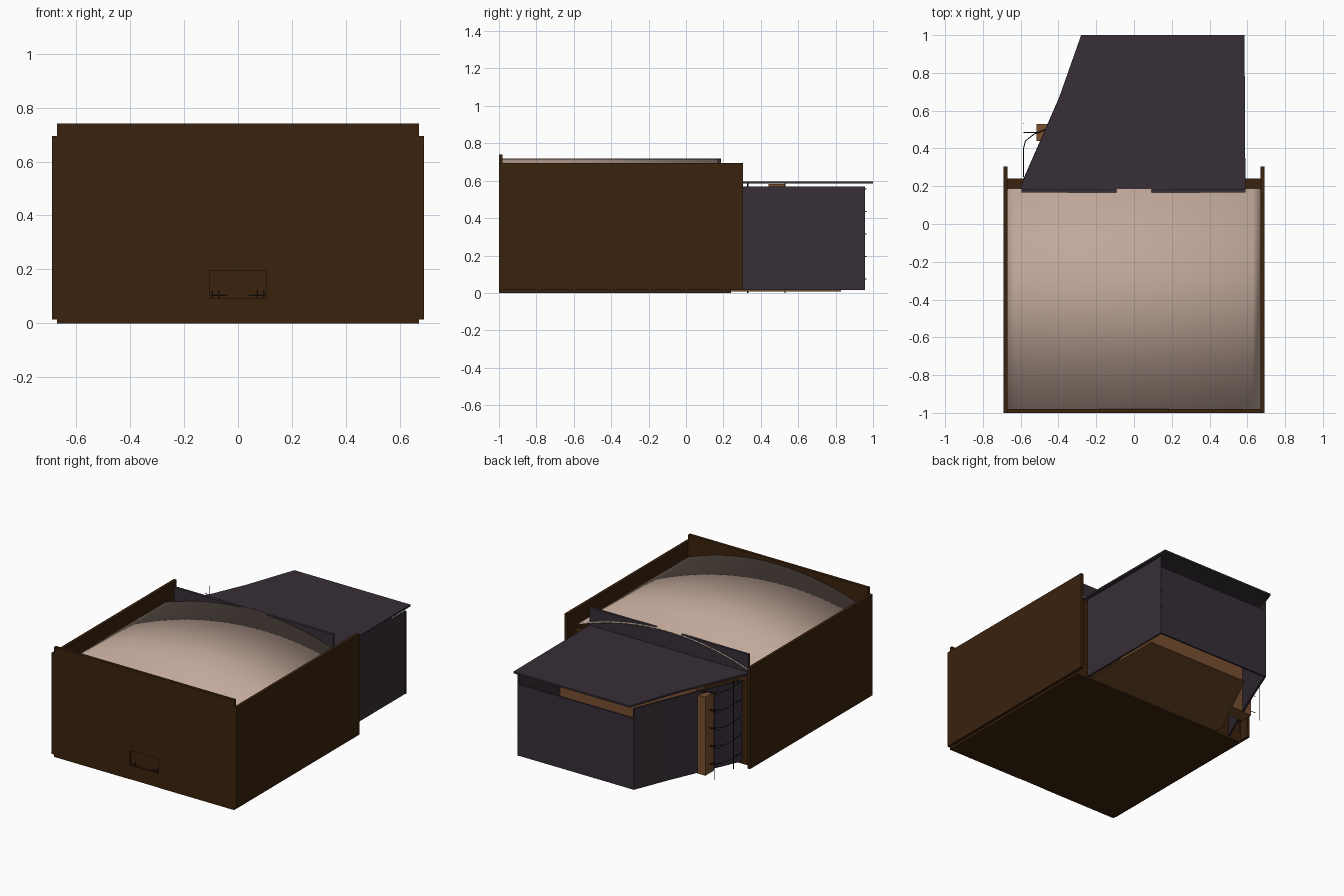
import bpy, bmesh, math
from mathutils import Vector

old = bpy.data.objects.get("Cube")
if old:
    bpy.data.objects.remove(old, do_unlink=True)


def material(name, r, g, b):
    m = bpy.data.materials.new(name)
    m.use_nodes = True
    m.diffuse_color = (r, g, b, 1)
    node = m.node_tree.nodes["Principled BSDF"]
    node.inputs["Base Color"].default_value = (r, g, b, 1)
    node.inputs["Roughness"].default_value = 0.8
    return m


BROWN = material("dark brown", 0.043, 0.016, 0.004)
PURPLE = material("dark purple grey", 0.038, 0.028, 0.038)
PINK = material("pale pink tan", 0.53, 0.39, 0.32)
WOOD = material("orange wood", 0.19, 0.08, 0.03)
METAL = material("black metal", 0.01, 0.01, 0.012)


def finish(name, bm, mat):
    bmesh.ops.recalc_face_normals(bm, faces=bm.faces)
    mesh = bpy.data.meshes.new(name)
    bm.to_mesh(mesh)
    bm.free()
    mesh.materials.append(mat)
    ob = bpy.data.objects.new(name, mesh)
    bpy.context.collection.objects.link(ob)
    return ob


def prism(name, outline, z0, z1, mat):
    """Extrude a plan outline from z0 up to z1."""
    bm = bmesh.new()
    face = bm.faces.new([bm.verts.new((x, y, z0)) for x, y in outline])
    top = bmesh.ops.extrude_face_region(bm, geom=[face])["geom"]
    verts = [v for v in top if isinstance(v, bmesh.types.BMVert)]
    bmesh.ops.translate(bm, verts=verts, vec=(0, 0, z1 - z0))
    return finish(name, bm, mat)


def box(name, x0, x1, y0, y1, z0, z1, mat):
    return prism(name, [(x0, y0), (x1, y0), (x1, y1), (x0, y1)], z0, z1, mat)


def wall(name, path, thick, z0, z1, mat):
    """Upright wall along a plan path, thickened to its right."""
    pts = [Vector(p) for p in path]
    side = (pts[-1] - pts[0]).normalized()
    off = Vector((side.y, -side.x)) * thick
    return prism(name, pts + [p + off for p in reversed(pts)], z0, z1, mat)


def rod(name, pts, radius, mat):
    cu = bpy.data.curves.new(name, "CURVE")
    cu.dimensions = "3D"
    cu.bevel_depth = radius
    cu.bevel_resolution = 0
    cu.use_fill_caps = True
    sp = cu.splines.new("POLY")
    sp.points.add(len(pts) - 1)
    for p, co in zip(sp.points, pts):
        p.co = (*co, 1)
    cu.materials.append(mat)
    ob = bpy.data.objects.new(name, cu)
    bpy.context.collection.objects.link(ob)
    return ob


# Hall: floor, side walls and rear wall
box("hall_floor", -0.67, 0.67, -0.985, 0.24, 0, 0.015, BROWN)
for side, s in (("left", 1), ("right", -1)):
    x0, x1 = sorted((0.67 * s, 0.69 * s))
    box(side + "_hall_wall", x0, x1, -1, 0.305, 0.015, 0.695, BROWN)
box("hall_rear_wall", -0.67, 0.67, 0.185, 0.24, 0.015, 0.56, BROWN)

# Front wall built round a shallow doorway
for side, s in (("left", 1), ("right", -1)):
    x0, x1 = sorted((0.105 * s, 0.67 * s))
    box(side + "_front_wall", x0, x1, -1, -0.98, 0, 0.74, BROWN)
box("front_wall_over_door", -0.105, 0.105, -1, -0.98, 0.195, 0.74, BROWN)
box("door_lower_panel", -0.105, 0.105, -0.998, -0.98, 0, 0.095, BROWN)
box("door_upper_panel", -0.105, 0.105, -0.99, -0.98, 0.095, 0.195, BROWN)

# Small handrails on the door ledge
for side, s in (("left", 1), ("right", -1)):
    rod(side + "_door_rail", [(0.04 * s, -0.995, 0.103), (0.1 * s, -0.995, 0.103)], 0.002, METAL)
    for i, x in enumerate((0.07, 0.097)):
        rod(f"{side}_door_post_{i}", [(x * s, -0.995, 0.095), (x * s, -0.995, 0.122)], 0.002, METAL)

# Barrel roof
EDGE, RISE, HALF = 0.588, 0.13, 0.671
radius = (HALF ** 2 + RISE ** 2) / (2 * RISE)
bm = bmesh.new()
previous = None
for i in range(33):
    x = -HALF + 2 * HALF * i / 32
    z = EDGE + RISE - radius + math.sqrt(radius ** 2 - x ** 2)
    pair = [bm.verts.new((x, y, z)) for y in (-0.981, 0.187)]
    if previous:
        bm.faces.new((previous[0], pair[0], pair[1], previous[1]))
    previous = pair
roof = finish("barrel_roof", bm, PINK)
solid = roof.modifiers.new("thickness", "SOLIDIFY")
solid.thickness = 0.01
solid.offset = -1
bpy.ops.object.select_all(action="DESELECT")
roof.select_set(True)
bpy.context.view_layer.objects.active = roof
bpy.ops.object.shade_smooth_by_angle(angle=math.radians(30))

# Parapet between the two roofs
box("rear_parapet", -0.595, 0.59, 0.168, 0.186, 0.55, 0.7155, PURPLE)

# Annex: flat roof and walls
prism("annex_roof", [(0.59, 0.18), (0.585, 1), (-0.28, 1), (-0.4, 0.66), (-0.6, 0.2), (-0.6, 0.18)],
      0.585, 0.597, PURPLE)
box("annex_left_wall", 0.57, 0.582, 0.24, 0.955, 0.015, 0.57, PURPLE)
box("annex_rear_wall", -0.28, 0.57, 0.943, 0.955, 0.015, 0.495, PURPLE)
wall("annex_slanted_wall", [(-0.28, 0.955), (-0.375, 0.72), (-0.475, 0.49), (-0.585, 0.24)],
     -0.012, 0.015, 0.56, PURPLE)
box("annex_corner_post", 0.574, 0.584, 0.948, 0.958, 0.015, 0.57, PURPLE)

# Annex floor and wooden partition reaching through the slanted wall
prism("annex_floor", [(0.555, 0.24), (0.555, 0.83), (-0.21, 0.83), (-0.47, 0.3), (-0.47, 0.24)],
      0.008, 0.015, WOOD)
box("wooden_partition", -0.45, 0.568, 0.44, 0.53, 0.015, 0.583, WOOD)
box("wooden_column", -0.515, -0.45, 0.44, 0.53, 0.01, 0.54, WOOD)

# Poles and curved rails beside the column, with brackets on the far corner
for i, y in enumerate((0.53, 0.33)):
    rod(f"outer_pole_{i}", [(-0.585, y, 0), (-0.585, y, 0.59)], 0.003, METAL)
for i in range(5):
    z = 0.075 + 0.12 * i
    rod(f"curved_rail_{i}", [(-0.47, 0.5, z), (-0.53, 0.475, z), (-0.575, 0.44, z),
                             (-0.585, 0.4, z), (-0.585, 0.25, z)], 0.0025, METAL)
    rod(f"pole_bracket_{i}", [(-0.585, 0.485, z), (-0.5, 0.485, z)], 0.0025, METAL)
    rod(f"corner_bracket_{i}", [(0.577, 0.95, z), (0.577, 0.966, z)], 0.0025, METAL)
